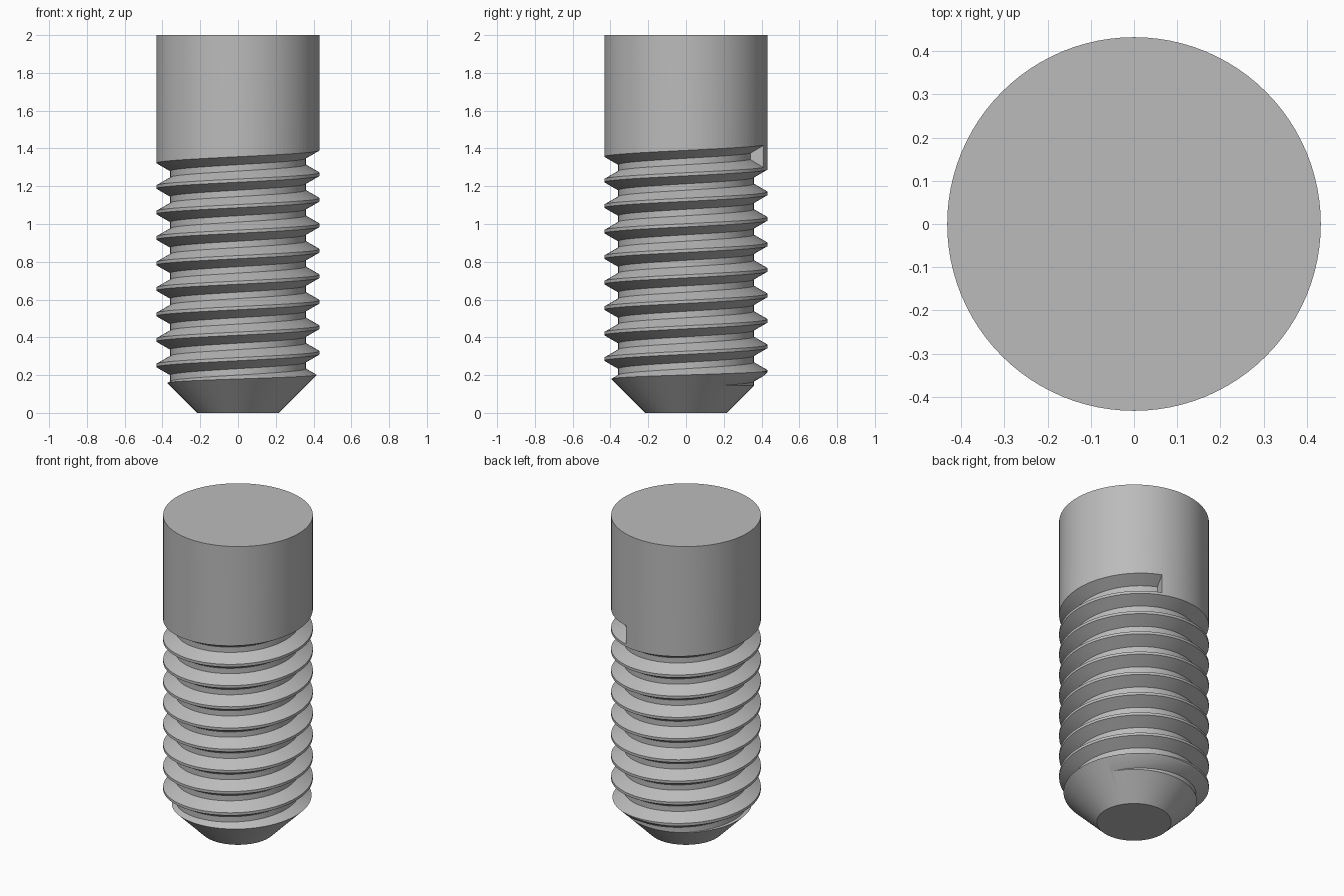
import bpy, bmesh, math

default = bpy.data.objects.get("Cube")
if default:
    bpy.data.objects.remove(default)

SEGMENTS = 96
RADIUS, TIP_RADIUS, HEIGHT = 0.432, 0.215, 2.0
PITCH = 0.135
ROOT_RADIUS = RADIUS - 0.541 * PITCH
START, END = -9 * 360, 72      # thread angles in degrees
TOP_EDGE = 1.39                # upper groove edge at angle zero

steel = bpy.data.materials.new("grey steel")
steel.use_nodes = True
steel.diffuse_color = (0.5, 0.5, 0.5, 1)
steel.node_tree.nodes["Principled BSDF"].inputs["Base Color"].default_value = (0.5, 0.5, 0.5, 1)


def make_object(name, bm):
    bmesh.ops.recalc_face_normals(bm, faces=bm.faces)
    mesh = bpy.data.meshes.new(name)
    bm.to_mesh(mesh)
    bm.free()
    mesh.materials.append(steel)
    obj = bpy.data.objects.new(name, mesh)
    bpy.context.collection.objects.link(obj)
    return obj


def ring_point(bm, radius, angle, z):
    return bm.verts.new((radius * math.cos(angle), radius * math.sin(angle), z))


def bridge(bm, a, b):
    n = len(a)
    for i in range(n):
        j = (i + 1) % n
        bm.faces.new((a[i], a[j], b[j], b[i]))


# Plain shank with a 45 degree chamfered tip
bm = bmesh.new()
profile = [(TIP_RADIUS, 0), (RADIUS, RADIUS - TIP_RADIUS), (RADIUS, HEIGHT)]
rings = [[ring_point(bm, r, math.tau * i / SEGMENTS, z) for i in range(SEGMENTS)]
         for r, z in profile]
for low, high in zip(rings, rings[1:]):
    bridge(bm, low, high)
bm.faces.new(rings[0])
bm.faces.new(rings[-1])
screw = make_object("threaded_screw", bm)

# Helical groove cutter: sixty degree thread with a flat root
half_mouth, half_root = PITCH * 7 / 16, PITCH / 8
section = [(ROOT_RADIUS, half_root), (RADIUS, half_mouth), (RADIUS + 0.04, half_mouth),
           (RADIUS + 0.04, -half_mouth), (RADIUS, -half_mouth), (ROOT_RADIUS, -half_root)]
bm = bmesh.new()
steps = round((END - START) / 360 * SEGMENTS)
sections = []
for i in range(steps + 1):
    degrees = START + (END - START) * i / steps
    middle = TOP_EDGE - half_mouth + PITCH * degrees / 360
    sections.append([ring_point(bm, r, math.radians(degrees), middle + dz)
                     for r, dz in section])
for a, b in zip(sections, sections[1:]):
    bridge(bm, a, b)
bm.faces.new(sections[0])
bm.faces.new(sections[-1])
bmesh.ops.triangulate(bm, faces=bm.faces)
cutter = make_object("thread_cutter", bm)
cutter.hide_render = True

# Cut the thread and keep its edges crisp
cut = screw.modifiers.new("thread", "BOOLEAN")
cut.operation = "DIFFERENCE"
cut.solver = "EXACT"
cut.object = cutter
bpy.ops.object.select_all(action="DESELECT")
screw.select_set(True)
bpy.context.view_layer.objects.active = screw
bpy.ops.object.modifier_apply(modifier=cut.name)
bpy.data.objects.remove(cutter)
bpy.ops.object.shade_smooth_by_angle(angle=math.radians(25))
